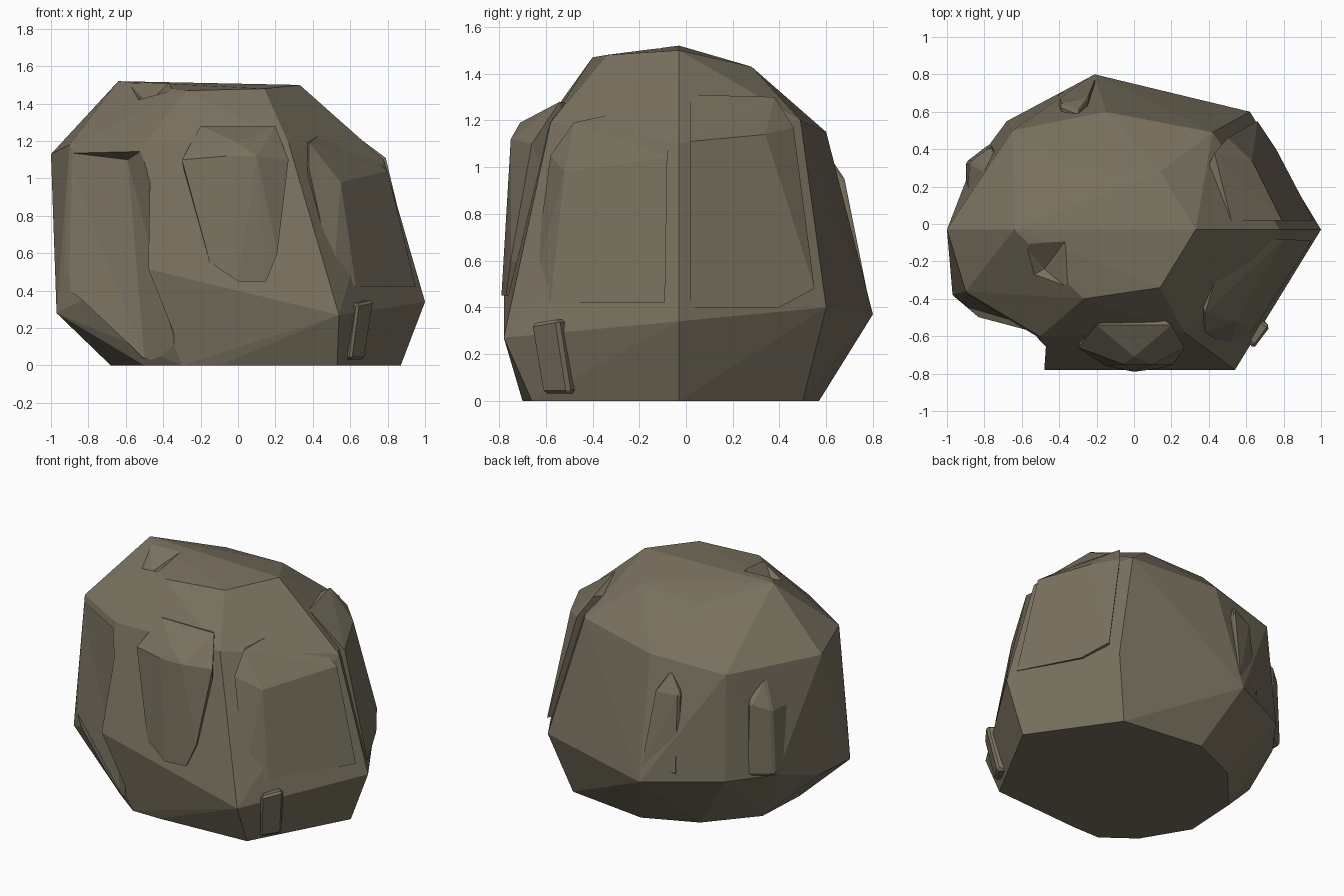
import bpy
import bmesh
import math

cube = bpy.data.objects.get("Cube")
if cube:
    bpy.data.objects.remove(cube, do_unlink=True)

stone = bpy.data.materials.new("warm grey stone")
stone.use_nodes = True
colour = (0.19, 0.165, 0.115, 1)
stone.diffuse_color = colour
bsdf = stone.node_tree.nodes["Principled BSDF"]
bsdf.inputs["Base Color"].default_value = colour
bsdf.inputs["Roughness"].default_value = 0.9


def rock(name, points, bevel=0):
    """Wrap a convex block of stone round its corner points."""
    bm = bmesh.new()
    for p in points:
        bm.verts.new(p)
    hull = bmesh.ops.convex_hull(bm, input=bm.verts)
    loose = set(hull["geom_interior"]) | set(hull["geom_unused"])
    bmesh.ops.delete(bm, geom=[g for g in loose if isinstance(g, bmesh.types.BMVert)], context="VERTS")
    bmesh.ops.dissolve_limit(bm, angle_limit=math.radians(3), verts=bm.verts, edges=bm.edges)
    bmesh.ops.recalc_face_normals(bm, faces=bm.faces)
    mesh = bpy.data.meshes.new(name)
    bm.to_mesh(mesh)
    bm.free()
    mesh.materials.append(stone)
    obj = bpy.data.objects.new(name, mesh)
    bpy.context.collection.objects.link(obj)
    if bevel:
        mod = obj.modifiers.new("worn edges", "BEVEL")
        mod.width = bevel
        mod.segments = 1
    return obj


def chip(target, name, points):
    """Break a convex piece out of a block."""
    cutter = rock(name, points)
    cutter.hide_render = True
    cutter.hide_viewport = True
    mod = target.modifiers.new(name, "BOOLEAN")
    mod.operation = "DIFFERENCE"
    mod.solver = "EXACT"
    mod.object = cutter


# Main boulder: base outline, wide belt, shoulder and crown
base = [(.87, -.03), (.53, -.66), (-.1, -.7), (-.3, -.7), (-.5, -.55),
        (-.68, -.25), (-.66, .12), (-.4, .42), (-.06, .57), (.5, .5)]
belt = [(1, -.03, .34), (.54, -.78, .27), (-.5, -.78, .52), (-.93, -.41, .48), (-.97, -.38, .28),
        (-.97, -.05, .3), (-.88, .28, .4), (-.68, .55, .4), (-.21, .8, .37), (.62, .6, .4)]
shoulder = [(.78, -.03, 1.1), (.42, .49, 1.2), (-.15, .6, 1.15),
            (-.65, .5, 1.1), (-.82, .25, 1.1), (-1, -.03, 1.13), (-.9, -.36, 1.18),
            (-.5, -.6, 1.19), (.27, -.58, 1.19)]
crown = [(-.64, -.03, 1.52), (-.27, -.4, 1.47), (.14, -.34, 1.48),
         (.33, -.03, 1.5), (.14, .28, 1.43), (-.3, .3, 1.41)]
boulder = rock("boulder", [(x, y, 0) for x, y in base] + belt + shoulder + crown)

# Missing pieces: the sunken right front face and a notch in the crown
chip(boulder, "right_front_chip",
     [(-.97, -.42, .47), (-.62, -.57, .5), (-.92, -.37, 1.14), (-.59, -.48, 1.1), (-.5, -.56, .03),
      (-.5, -.8, .52), (-.5, -.64, 1.16), (-.32, -.74, .03), (-.85, -.95, .5), (-.85, -.85, 1.1)])
chip(boulder, "crown_chip",
     [(-.48, -.24, 1.4), (-.63, -.06, 1.55), (-.3, -.39, 1.51), (-.36, -.08, 1.52),
      (-.85, -.45, 1.55)])

# Swollen faces
rock("front_bulge", [(0, -.79, .45), (.15, -.77, .45), (.21, -.75, .6), (.27, -.66, 1.1),
                     (.1, -.75, 1.12), (-.06, -.75, 1.12), (-.3, -.66, 1.1), (-.15, -.76, .55),
                     (0, -.71, 1.19), (.2, -.54, 1.28), (-.2, -.54, 1.28), (.1, -.4, .5),
                     (-.2, -.4, .6), (0, -.4, 1.25)])
rock("left_front_bulge", [(.63, -.58, .42), (.51, -.66, .46), (.95, -.09, .42), (.55, -.52, .98),
                          (.8, -.08, 1.04), (.38, -.58, 1.05), (.38, -.48, 1.19), (.5, -.08, 1.28),
                          (.3, -.2, .5), (.3, -.2, 1.2)])
rock("left_back_bulge", [(.96, .02, .4), (.76, .4, .4), (.66, .55, .48), (.79, .02, 1.11),
                         (.63, .34, 1.14), (.5, .46, 1.17), (.52, .02, 1.31), (.43, .38, 1.3),
                         (.3, .1, .5), (.3, .1, 1.25)])

# Broken blocks round the back and the foot
rock("right_back_block", [(-.9, .12, .42), (-.9, .33, .42), (-.77, .43, .42), (-.89, .15, .85),
                          (-.88, .33, .85), (-.77, .41, .9), (-.79, .28, 1.06), (-.5, .2, .3),
                          (-.5, .2, 1.0)], 0.015)
rock("back_block", [(-.42, .69, .42), (-.2, .78, .45), (-.4, .64, .95), (-.24, .68, .95),
                    (-.3, .6, 1.07), (-.3, .3, .4), (-.3, .3, 1.0)], 0.015)
rock("left_foot_block", [(.68, -.5, .03), (.6, -.62, .03), (.64, -.67, .33), (.73, -.55, .35),
                         (.4, -.3, .03), (.4, -.3, .35)], 0.015)
